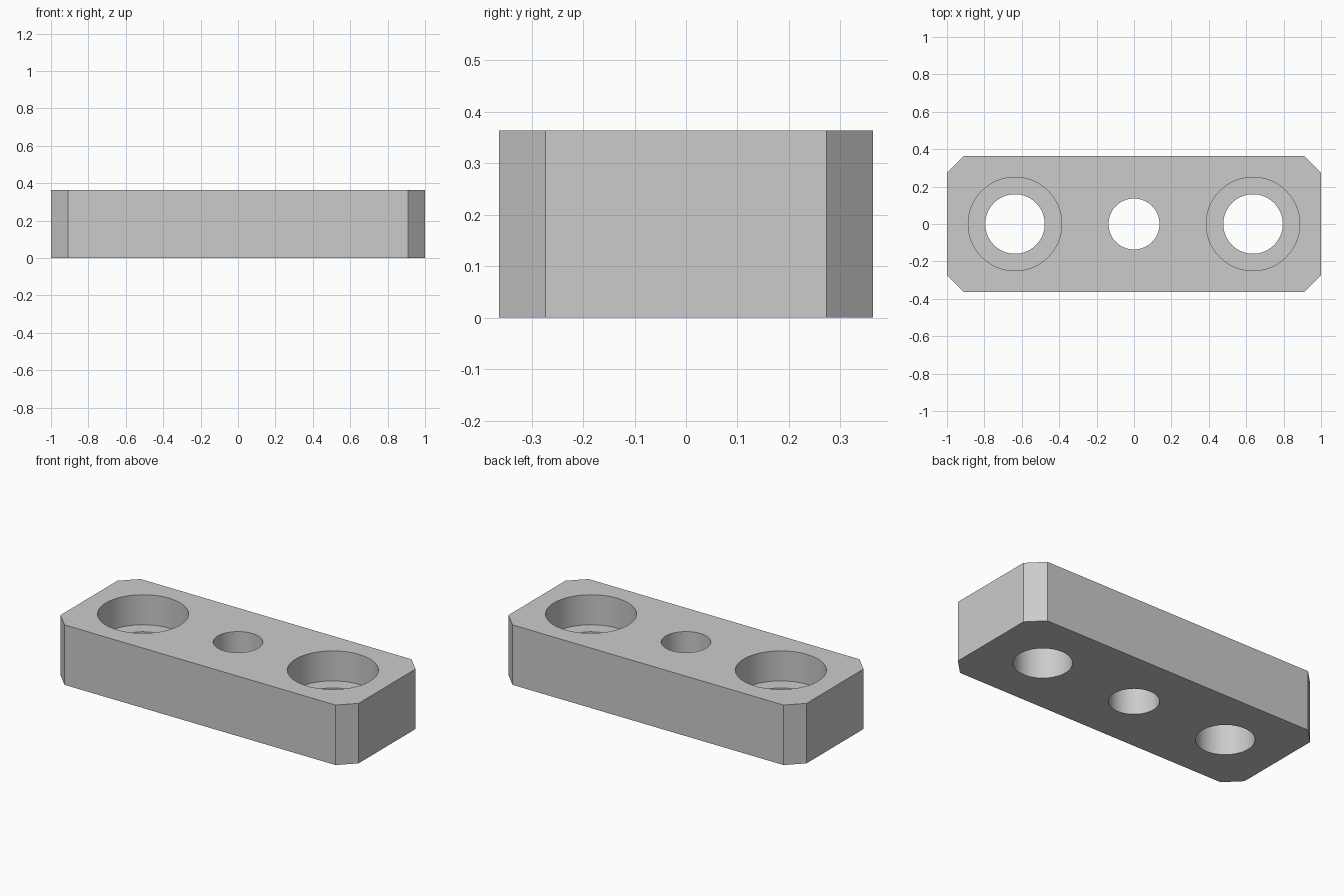
import bpy
import bmesh
import math

cube = bpy.data.objects.get("Cube")
if cube:
    bpy.data.objects.remove(cube, do_unlink=True)

UNIT = 1 / 11            # the block is 22 units long
LENGTH, WIDTH, HEIGHT = 22 * UNIT, 8 * UNIT, 4 * UNIT
CHAMFER = UNIT
HOLE_X = 7 * UNIT

grey = bpy.data.materials.new("plain grey")
grey.use_nodes = True
colour = (0.6, 0.6, 0.6, 1)
grey.diffuse_color = colour
grey.node_tree.nodes["Principled BSDF"].inputs["Base Color"].default_value = colour


def new_object(name, bm):
    mesh = bpy.data.meshes.new(name)
    bm.to_mesh(mesh)
    bm.free()
    obj = bpy.data.objects.new(name, mesh)
    bpy.context.collection.objects.link(obj)
    return obj


# Block with its four upright corners chamfered
bm = bmesh.new()
bmesh.ops.create_cube(bm, size=1)
bmesh.ops.scale(bm, vec=(LENGTH, WIDTH, HEIGHT), verts=bm.verts)
bmesh.ops.translate(bm, vec=(0, 0, HEIGHT / 2), verts=bm.verts)
upright = [e for e in bm.edges if abs(e.verts[0].co.z - e.verts[1].co.z) > 0.1]
bmesh.ops.bevel(bm, geom=upright, offset=CHAMFER, segments=1, affect='EDGES')
block = new_object("mounting_block", bm)
block.data.materials.append(grey)
bpy.context.view_layer.objects.active = block
block.select_set(True)


def drill(x, radius, bottom):
    """Cut a round hole from above the block down to the given height."""
    top = HEIGHT + 0.1
    bm = bmesh.new()
    bmesh.ops.create_cone(bm, cap_ends=True, segments=64, radius1=radius,
                          radius2=radius, depth=top - bottom)
    bmesh.ops.translate(bm, vec=(x, 0, (top + bottom) / 2), verts=bm.verts)
    cutter = new_object("hole_cutter", bm)
    cutter.data.materials.append(grey)
    cutter.hide_render = True
    mod = block.modifiers.new("drill", 'BOOLEAN')
    mod.operation = 'DIFFERENCE'
    mod.solver = 'EXACT'
    mod.object = cutter
    bpy.ops.object.modifier_apply(modifier=mod.name)
    bpy.data.objects.remove(cutter, do_unlink=True)


# Centre hole, and a counterbored screw hole at each end
drill(0, 1.5 * UNIT, -0.1)
for side in (-1, 1):
    drill(side * HOLE_X, 2.75 * UNIT, HEIGHT / 2)
    drill(side * HOLE_X, 1.75 * UNIT, -0.1)

bpy.ops.object.shade_smooth_by_angle(angle=math.radians(30))
